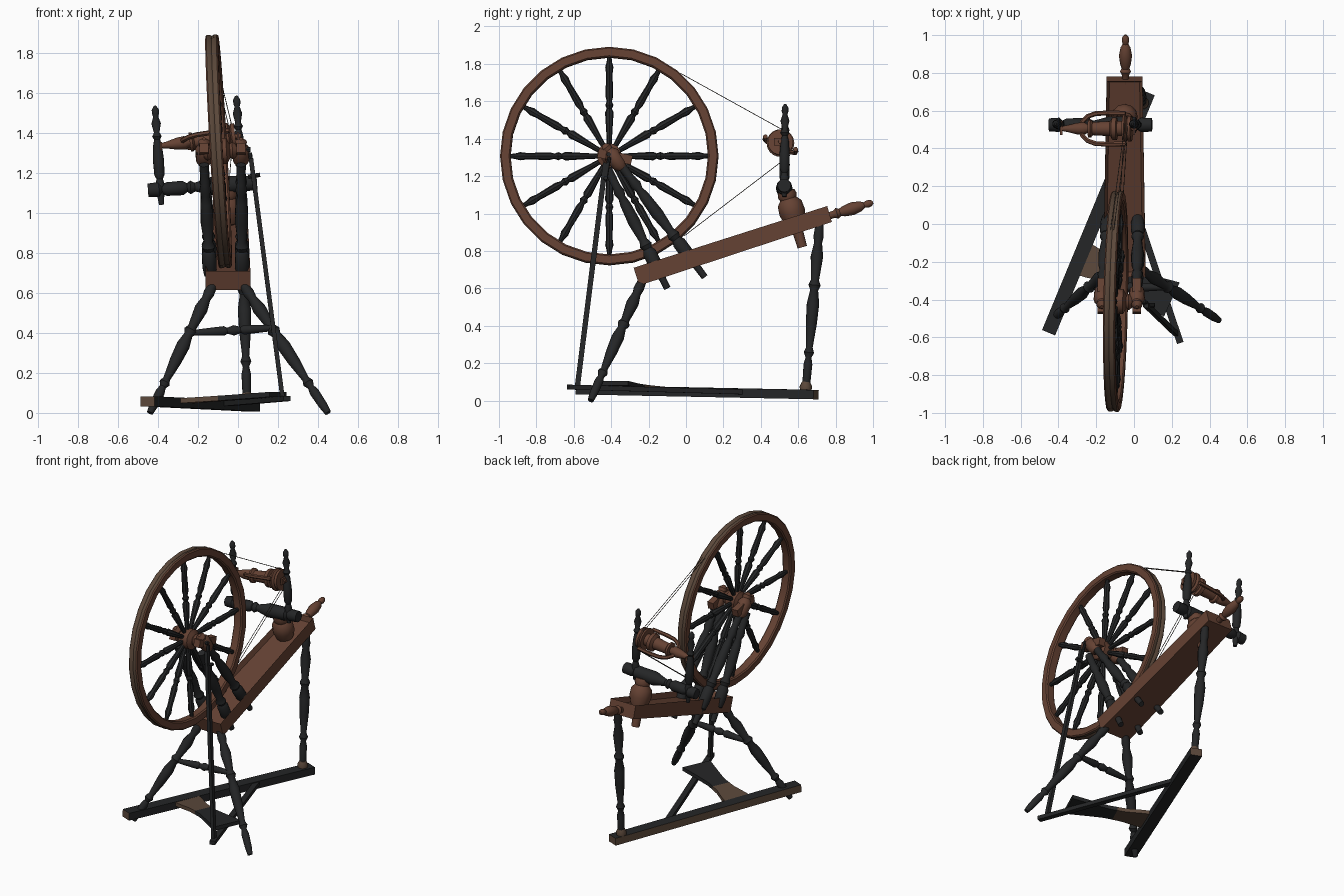
import bpy, bmesh, math
from mathutils import Vector, Matrix

if "Cube" in bpy.data.objects:
    bpy.data.objects.remove(bpy.data.objects["Cube"])

def mat(name, r, g, b):
    m = bpy.data.materials.new(name)
    m.diffuse_color = (r, g, b, 1)
    m.use_nodes = True
    m.node_tree.nodes["Principled BSDF"].inputs["Base Color"].default_value = m.diffuse_color
    return m

DARK = mat("dark wood", 0.018, 0.019, 0.020)
BROWN = mat("red brown wood", 0.13, 0.054, 0.033)
WORN = mat("worn wood", 0.105, 0.065, 0.043)
CORD = mat("cord", 0.06, 0.05, 0.04)

def finish(name, bm, *mats, smooth=True):
    bmesh.ops.recalc_face_normals(bm, faces=bm.faces)
    me = bpy.data.meshes.new(name)
    bm.to_mesh(me)
    bm.free()
    ob = bpy.data.objects.new(name, me)
    bpy.context.collection.objects.link(ob)
    for m in mats:
        me.materials.append(m)
    if smooth:
        bpy.context.view_layer.objects.active = ob
        ob.select_set(True)
        bpy.ops.object.shade_smooth_by_angle(angle=math.radians(40))
        ob.select_set(False)
    return ob

# Lathe-turned part between two points; profile is (fraction along, radius)
def turned(name, p0, p1, profile, m=DARK, seg=12):
    p0, p1 = Vector(p0), Vector(p1)
    rot = (p1 - p0).to_track_quat('Z', 'Y')
    bm = bmesh.new()
    rings = []
    for t, r in profile:
        c = p0.lerp(p1, t)
        rings.append([bm.verts.new(c + rot @ Vector((r * math.cos(a), r * math.sin(a), 0)))
                      for a in (2 * math.pi * i / seg for i in range(seg))])
    for a, b in zip(rings, rings[1:]):
        for i in range(seg):
            bm.faces.new((a[i], a[(i + 1) % seg], b[(i + 1) % seg], b[i]))
    bm.faces.new(rings[0])
    bm.faces.new(rings[-1])
    return finish(name, bm, m)

def rod(name, p0, p1, r, m=DARK, seg=8):
    return turned(name, p0, p1, [(0, r), (1, r)], m, seg)

# Flat-sided beam between two points
def beam(name, p0, p1, w, h, *mats):
    p0, p1 = Vector(p0), Vector(p1)
    d = p1 - p0
    x = d.normalized()
    ref = Vector((0, 0, 1)) if abs(x.z) < 0.8 else Vector((1, 0, 0))
    y = ref.cross(x).normalized()
    z = x.cross(y)
    M = Matrix((x * d.length, y * w, z * h)).transposed().to_4x4()
    M.translation = (p0 + p1) / 2
    bm = bmesh.new()
    bmesh.ops.create_cube(bm, size=1, matrix=M)
    return finish(name, bm, *mats, smooth=False)

LEG = [(0, .016), (.06, .022), (.16, .024), (.2, .016), (.23, .028), (.26, .018), (.4, .03),
       (.52, .034), (.6, .022), (.63, .033), (.66, .022), (.8, .034), (.88, .022), (.92, .028), (1, .022)]
POST = [(0, .018), (.13, .02), (.14, .03), (.2, .036), (.3, .036), (.33, .024), (.36, .034), (.4, .022),
        (.55, .033), (.7, .028), (.76, .02), (.8, .03), (.85, .022), (1, .024)]
MAIDEN = [(0, .012), (.12, .02), (.2, .024), (.26, .016), (.3, .026), (.45, .028), (.6, .022), (.66, .015),
          (.69, .024), (.73, .014), (.82, .024), (.89, .013), (.92, .018), (.96, .018), (1, .006)]

# Wheel: rim, hub and twelve turned spokes, leaning slightly
C = Vector((-.097, -.41, 1.307))
v = Vector((-.058, 0, 1)).normalized()
n = Vector((.02, 1, 0)).cross(v).normalized()
u = v.cross(n)
bm = bmesh.new()
SEG, rings = 28, []
section = [(.528, -.024), (.536, -.032), (.577, -.032), (.584, -.025), (.584, -.010), (.578, 0),
           (.584, .010), (.584, .025), (.577, .032), (.536, .032), (.528, .024)]
for i in range(SEG):
    a = 2 * math.pi * i / SEG
    d = u * math.cos(a) + v * math.sin(a)
    rings.append([bm.verts.new(C + d * r + n * w) for r, w in section])
for i in range(SEG):
    A, B = rings[i], rings[(i + 1) % SEG]
    for j in range(len(section)):
        k = (j + 1) % len(section)
        f = bm.faces.new((A[j], A[k], B[k], B[j]))
        f.material_index = 1 if 3 <= j <= 6 else 0
finish("wheel_rim", bm, BROWN, WORN)
turned("wheel_hub", C - n * .075, C + n * .09,
       [(0, .03), (.12, .045), (.2, .035), (.3, .066), (.7, .066), (.8, .035), (.88, .045), (1, .03)], BROWN, 14)
for i in range(12):
    a = math.pi * i / 6
    d = u * math.cos(a) + v * math.sin(a)
    turned(f"spoke_{i}", C + d * .05, C + d * .535,
           [(0, .013), (.15, .016), (.38, .023), (.42, .014), (.46, .022), (.5, .014), (.56, .021),
            (.8, .017), (.88, .022), (.94, .014), (1, .012)], DARK, 8)
rod("axle", C - n * .11, C + n * .16, .012)

# Crank and footman
rod("crank_arm", (.06, -.41, 1.30), (.075, -.43, 1.18), .01)
rod("crank_pin", (.05, -.43, 1.18), (.11, -.43, 1.19), .011)
beam("footman", (.065, -.43, 1.27), (.222, -.58, .08), .028, .022, DARK)

# Wheel posts and braces on both sides
for s, xb, xt in (("left", -.135, -.17), ("right", .022, .015)):
    turned(f"{s}_wheel_post", (xb, .10, .66), (xt, -.36, 1.275), POST)
    turned(f"{s}_post_brace", (xb, -.10, .60), (xt, -.42, 1.24), POST)
    turned(f"{s}_post_head", (xt, -.34, 1.24), (xt, -.44, 1.37),
           [(0, .025), (.15, .04), (.6, .044), (.75, .026), (.87, .03), (1, .01)], BROWN)
    beam(f"{s}_bearing_block", (xt, -.29, 1.285), (xt, -.47, 1.325), .045, .05, BROWN)

# Sloping table with recessed top
bm = bmesh.new()
ends = [((-.25, .615), (-.28, .71), -.163, .062), ((.78, .955), (.755, 1.04), -.145, .045)]
loops = []
for lo, hi, xl, xr in ends:
    loops.append([bm.verts.new((x, *p)) for x, p in ((xl, lo), (xr, lo), (xr, hi), (xl, hi))])
A, B = loops
for i in range(4):
    j = (i + 1) % 4
    f = bm.faces.new((A[i], A[j], B[j], B[i]))
    if i == 2:
        top = f
bm.faces.new(A)
bm.faces.new(B)
bmesh.ops.recalc_face_normals(bm, faces=bm.faces)
down = -top.normal.copy()
bmesh.ops.inset_region(bm, faces=[top], thickness=.022)
bmesh.ops.translate(bm, verts=top.verts, vec=down * .035)
finish("table", bm, BROWN, smooth=False)

# Handle at the table's high end
turned("tension_handle", (-.045, .74, .98), (-.045, 1.0, 1.06),
       [(0, .018), (.2, .02), (.26, .03), (.32, .02), (.4, .028), (.58, .035), (.75, .026),
        (.82, .015), (.88, .02), (.95, .018), (1, .008)], BROWN)

# Stock, crossbar and maidens
turned("stock", (-.05, .622, .82), (-.05, .535, 1.12),
       [(0, .026), (.4, .03), (.45, .055), (.62, .07), (.78, .066), (.86, .045), (.92, .052), (1, .045)], BROWN)
turned("crossbar", (-.45, .525, 1.112), (.095, .525, 1.15),
       [(0, .034), (.1, .038), (.13, .022), (.17, .034), (.32, .036), (.36, .022), (.39, .034), (.43, .022),
        (.53, .036), (.58, .045), (.84, .042), (.86, .026), (.89, .038), (1, .036)])
turned("left_maiden", (-.383, .525, 1.04), (-.415, .53, 1.535), MAIDEN)
turned("right_maiden", (.022, .525, 1.09), (-.008, .53, 1.585), MAIDEN)

# Flyer with bobbin, whorl and U-shaped arms
F0, F1 = Vector((-.385, .505, 1.335)), Vector((.015, .505, 1.385))
turned("flyer_spindle", F0, F1, [(0, .012), (.08, .018), (.2, .03), (.3, .034), (.36, .02), (1, .012)], BROWN)
turned("bobbin", F0.lerp(F1, .36), F0.lerp(F1, .84),
       [(0, .048), (.07, .048), (.12, .035), (.6, .04), (.66, .06), (.78, .06), (.8, .04), (1, .04)], BROWN, 16)
turned("whorl", F0.lerp(F1, .82), F0.lerp(F1, .93),
       [(0, .074), (.25, .074), (.45, .058), (.6, .068), (1, .068)], BROWN, 18)
side = Vector((0, .92, -.38))
cu = bpy.data.curves.new("flyer_arms", 'CURVE')
cu.dimensions = '3D'
cu.bevel_depth, cu.bevel_resolution = .013, 1
cu.use_fill_caps = True
sp = cu.splines.new('POLY')
half = [(.85, .088), (.6, .09), (.45, .086), (.35, .07), (.28, .04)]
pts = [(t, w) for t, w in half] + [(.26, 0)] + [(t, -w) for t, w in reversed(half)]
sp.points.add(len(pts) - 1)
for p, (t, w) in zip(sp.points, pts):
    p.co = (*(F0.lerp(F1, t) + side * w), 1)
arms = bpy.data.objects.new("flyer_arms", cu)
bpy.context.collection.objects.link(arms)
cu.materials.append(BROWN)
bpy.context.view_layer.objects.active = arms
arms.select_set(True)
bpy.ops.object.convert(target='MESH')
bpy.ops.object.shade_smooth_by_angle(angle=math.radians(40))
arms.select_set(False)
for x, nm in ((-.385, "left"), (.0, "right")):
    z = 1.335 if x < -.1 else 1.385
    beam(f"{nm}_leather_bearing", (x, .47, z), (x, .545, z), .012, .04, BROWN)

# Drive band
for k, dx in enumerate((-.008, .008)):
    rod(f"drive_band_upper_{k}", (-.115 + dx, -.03, 1.75), (-.04 + dx, .53, 1.44), .002, CORD, 5)
    rod(f"drive_band_lower_{k}", (-.075 + dx, -.01, .88), (-.04 + dx, .54, 1.30), .002, CORD, 5)

# Legs and stretcher
turned("front_left_leg", (-.44, -.51, 0), (-.12, -.23, .65), LEG)
turned("front_right_leg", (.45, -.51, 0), (.02, -.23, .65), LEG)
turned("back_leg", (.045, .64, .05), (.02, .715, .95), LEG)
turned("leg_stretcher", (-.23, -.335, .40), (.19, -.335, .425),
       [(0, .013), (.15, .018), (.38, .024), (.42, .015), (.5, .026), (.58, .015), (.62, .024), (.85, .018), (1, .013)])

# Foot beam joining left and back legs, brown on its outer side and ends
fb = beam("foot_beam", (-.452, -.575, .058), (.075, .695, .032), .075, .05, DARK, WORN)
for p in fb.data.polygons:
    if p.normal.x < -.5 or abs(p.normal.y) > .6:
        p.material_index = 1
turned("back_leg_collar", (.045, .64, .05), (.044, .642, .10), [(0, .03), (.5, .034), (1, .022)], WORN)

# Treadle: long bar and waisted pad
beam("treadle_bar", (.245, -.63, .072), (-.08, .34, .045), .036, .026, DARK)
bm = bmesh.new()
a, b = Vector((-.30, -.17, .07)), Vector((.20, -.40, .105))
ax = (b - a).normalized()
w_dir = Vector((0, 0, 1)).cross(ax).normalized()
prof = [(0, .095), (.15, .085), (.35, .062), (.55, .058), (.75, .075), (1, .10)]
outline = [a.lerp(b, t) + w_dir * w for t, w in prof] + [a.lerp(b, t) - w_dir * w for t, w in reversed(prof)]
base = bm.faces.new([bm.verts.new(p) for p in outline])
ext = bmesh.ops.extrude_face_region(bm, geom=[base])
bmesh.ops.translate(bm, verts=[g for g in ext["geom"] if isinstance(g, bmesh.types.BMVert)], vec=(0, 0, -.025))
cut = a.lerp(b, .45)
geom = bm.verts[:] + bm.edges[:] + bm.faces[:]
bmesh.ops.bisect_plane(bm, geom=geom, plane_co=cut, plane_no=ax)
for f in bm.faces:
    f.material_index = 1 if (f.calc_center_median() - cut).dot(ax) < 0 else 0
finish("treadle_pad", bm, DARK, WORN, smooth=False)
